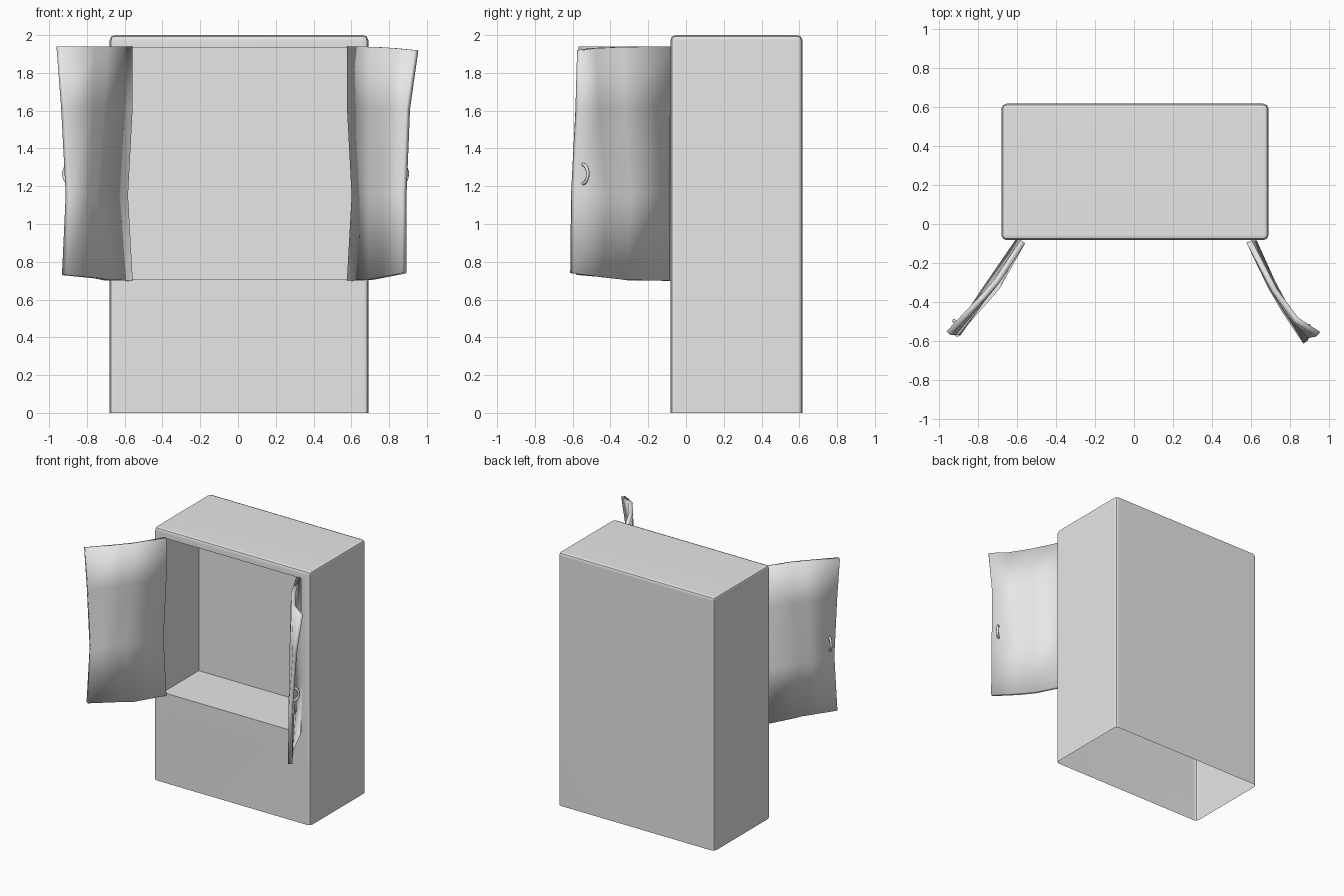
import bpy, bmesh, math
from mathutils import Vector

cube = bpy.data.objects.get("Cube")
if cube:
    bpy.data.objects.remove(cube, do_unlink=True)

grey = bpy.data.materials.new("plain grey")
grey.use_nodes = True
grey.diffuse_color = (0.8, 0.8, 0.8, 1)
grey.node_tree.nodes["Principled BSDF"].inputs["Base Color"].default_value = (0.8, 0.8, 0.8, 1)


def add_object(name, bm, angle=40):
    bmesh.ops.recalc_face_normals(bm, faces=bm.faces)
    mesh = bpy.data.meshes.new(name)
    bm.to_mesh(mesh)
    bm.free()
    mesh.materials.append(grey)
    obj = bpy.data.objects.new(name, mesh)
    bpy.context.collection.objects.link(obj)
    bpy.ops.object.select_all(action="DESELECT")
    obj.select_set(True)
    bpy.context.view_layer.objects.active = obj
    bpy.ops.object.shade_smooth_by_angle(angle=math.radians(angle))
    return obj


# Cabinet body: rounded shell, open underneath, with a recess in the front
bm = bmesh.new()
bmesh.ops.create_cube(bm, size=1)
for v in bm.verts:
    v.co = (0.005 + v.co.x * 1.37, 0.267 + v.co.y * 0.70, 1 + v.co.z * 2)
floor = min(bm.faces, key=lambda f: f.calc_center_median().z)
bmesh.ops.delete(bm, geom=[floor], context="FACES_ONLY")
edges = [e for e in bm.edges if max(v.co.z for v in e.verts) > 1]
bmesh.ops.bevel(bm, geom=edges, offset=0.028, segments=2, profile=0.5, affect="EDGES")
bm.normal_update()
front = min(bm.faces, key=lambda f: f.calc_center_median().y)
bmesh.ops.inset_individual(bm, faces=[front], thickness=0.04)
for v in front.verts:
    v.co.x = 0.61 if v.co.x > 0 else -0.60
    v.co.z = 1.935 if v.co.z > 1 else 0.71
new = bmesh.ops.extrude_face_region(bm, geom=[front])["geom"]
bmesh.ops.translate(bm, vec=(0, 0.45, 0), verts=[g for g in new if isinstance(g, bmesh.types.BMVert)])
if front.is_valid:
    bmesh.ops.delete(bm, geom=[front], context="FACES_ONLY")
body = add_object("cabinet_body", bm)
weighted = body.modifiers.new("flat large faces", "WEIGHTED_NORMAL")
weighted.keep_sharp = True


# Battered doors: rows from top to bottom, each a bent path from hinge to free edge
def door(name, rows, heights, edge_shift):
    bm = bmesh.new()
    grid = []
    for row, z in zip(rows, heights):
        line = []
        for i, (x, y) in enumerate(row):
            middle = (z - 1.32) / 0.62
            shift = edge_shift[0 if middle > 0 else 1] * abs(middle) * (i / 3) ** 2
            line.append(bm.verts.new((x, y, z + shift)))
        grid.append(line)
    for a, b in zip(grid, grid[1:]):
        for i in range(len(a) - 1):
            bm.faces.new((a[i], a[i + 1], b[i + 1], b[i]))
    obj = add_object(name, bm)
    solid = obj.modifiers.new("thickness", "SOLIDIFY")
    solid.thickness = 0.03
    solid.offset = 0


heights = (1.94, 1.62, 1.15, 0.70)
door("right_door", (
    ((-0.57, -0.09), (-0.70, -0.29), (-0.77, -0.37), (-0.95, -0.56)),
    ((-0.57, -0.09), (-0.72, -0.31), (-0.78, -0.39), (-0.925, -0.56)),
    ((-0.595, -0.09), (-0.76, -0.33), (-0.80, -0.39), (-0.90, -0.56)),
    ((-0.57, -0.09), (-0.70, -0.32), (-0.75, -0.38), (-0.92, -0.57)),
), heights, (0.0, 0.03))
door("left_door", (
    ((0.59, -0.09), (0.72, -0.34), (0.83, -0.49), (0.945, -0.565)),
    ((0.59, -0.09), (0.71, -0.33), (0.80, -0.47), (0.90, -0.575)),
    ((0.615, -0.09), (0.71, -0.30), (0.78, -0.43), (0.88, -0.60)),
    ((0.59, -0.09), (0.70, -0.32), (0.77, -0.44), (0.88, -0.605)),
), heights, (-0.02, 0.04))


# Handles: half rings bowed out from the outer face of each door
def handle(name, base, outward):
    bm = bmesh.new()
    base, out, up = Vector(base), Vector(outward).normalized(), Vector((0, 0, 1))
    side = out.cross(up)
    rings = []
    for i in range(13):
        a = math.pi * (i / 12 - 0.5)
        radial = out * math.cos(a) + up * math.sin(a)
        centre = base + out * math.cos(a) * 0.04 + up * math.sin(a) * 0.05
        rings.append([bm.verts.new(centre + (radial * math.cos(t) + side * math.sin(t)) * 0.009)
                      for t in (math.tau * k / 8 for k in range(8))])
    for a, b in zip(rings, rings[1:]):
        for k in range(8):
            bm.faces.new((a[k], a[k - 1], b[k - 1], b[k]))
    bm.faces.new(rings[0])
    bm.faces.new(rings[-1])
    add_object(name, bm, 60)


handle("right_handle", (-0.89, -0.52, 1.265), (-0.75, 0.55, 0))
handle("left_handle", (0.865, -0.545, 1.265), (0.75, 0.6, 0))
